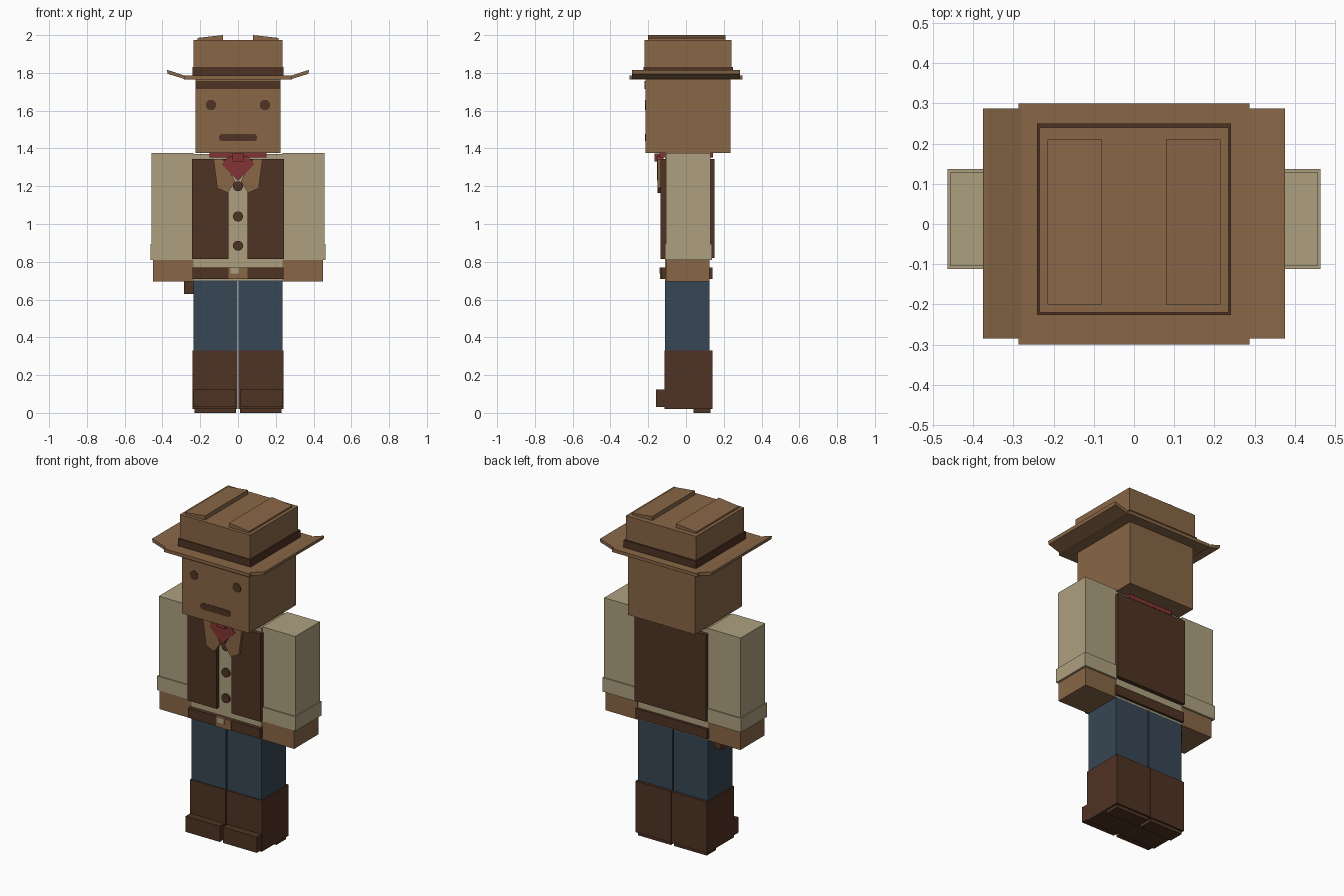
import bpy, bmesh, math

if "Cube" in bpy.data.objects:
    bpy.data.objects.remove(bpy.data.objects["Cube"])


def material(name, r, g, b):
    m = bpy.data.materials.new(name)
    lin = [((c / 255 + 0.055) / 1.055) ** 2.4 for c in (r, g, b)]
    m.diffuse_color = (*lin, 1)
    m.use_nodes = True
    m.node_tree.nodes["Principled BSDF"].inputs["Base Color"].default_value = m.diffuse_color
    return m


TAN = material("tan", 137, 103, 71)
DARK = material("dark brown", 79, 51, 35)
CREAM = material("cream", 174, 160, 128)
BLUE = material("denim blue", 55, 71, 85)
RED = material("red", 132, 52, 52)


def finish(name, bm, mat):
    bmesh.ops.recalc_face_normals(bm, faces=bm.faces)
    me = bpy.data.meshes.new(name)
    bm.to_mesh(me)
    bm.free()
    me.materials.append(mat)
    ob = bpy.data.objects.new(name, me)
    bpy.context.collection.objects.link(ob)
    return ob


def plate(name, pts, y0, y1, mat):
    """Extrude an (x, z) outline from y0 to y1."""
    bm = bmesh.new()
    face = bm.faces.new([bm.verts.new((x, y0, z)) for x, z in pts])
    ext = bmesh.ops.extrude_face_region(bm, geom=[face])
    for v in ext["geom"]:
        if isinstance(v, bmesh.types.BMVert):
            v.co.y = y1
    return finish(name, bm, mat)


def box(name, x, y, z, mat):
    pts = [(x[0], z[0]), (x[1], z[0]), (x[1], z[1]), (x[0], z[1])]
    return plate(name, pts, y[0], y[1], mat)


def disc(name, x, z, r, y0, y1, mat, half=0.0):
    """Round plate, stretched into a pill by half."""
    pts = []
    for i in range(12):
        a = math.tau * (i + 0.5) / 12
        c = math.cos(a)
        pts.append((x + r * c + math.copysign(half, c), z + r * math.sin(a)))
    return plate(name, pts, y0, y1, mat)


# Paired parts
for side, s in (("left", -1), ("right", 1)):
    def pbox(part, x, y, z, mat):
        return box(f"{side}_{part}", (s * x[0], s * x[1]), y, z, mat)

    def pplate(part, pts, y0, y1, mat):
        return plate(f"{side}_{part}", [(s * x, z) for x, z in pts], y0, y1, mat)

    # Legs and boots
    pbox("leg", (0.003, 0.235), (-0.11, 0.125), (0.32, 0.70), BLUE)
    pbox("boot", (0.002, 0.24), (-0.115, 0.14), (0.02, 0.33), DARK)
    pbox("toe", (0.01, 0.238), (-0.16, -0.11), (0.03, 0.125), DARK)
    pbox("heel", (0.01, 0.23), (0.04, 0.13), (0.0, 0.025), DARK)
    # Arms
    pbox("sleeve", (0.236, 0.457), (-0.105, 0.13), (0.82, 1.377), CREAM)
    pbox("cuff", (0.236, 0.464), (-0.112, 0.137), (0.81, 0.895), CREAM)
    pbox("hand", (0.236, 0.451), (-0.107, 0.125), (0.696, 0.815), TAN)
    # Vest
    pbox("vest_front", (0.05, 0.244), (-0.135, -0.105), (0.815, 1.345), DARK)
    pplate("lapel", [(0.13, 1.345), (0.08, 1.345), (0.015, 1.225),
                     (0.055, 1.165), (0.11, 1.19)], -0.15, -0.13, TAN)
    # Eyes
    disc(f"{side}_eye", s * 0.143, 1.63, 0.028, -0.218, -0.212, DARK)
    # Upturned brim and crown ridge
    pplate("brim_flare", [(0.275, 1.765), (0.372, 1.795), (0.376, 1.815),
                          (0.365, 1.813), (0.28, 1.785)], -0.285, 0.287, TAN)
    pplate("crown_ridge", [(0.08, 1.97), (0.08, 2.0), (0.215, 1.985),
                           (0.215, 1.97)], -0.2, 0.21, TAN)

# Torso
box("shirt", (-0.235, 0.235), (-0.11, 0.125), (0.70, 1.37), CREAM)
box("vest_back", (-0.24, 0.24), (0.12, 0.15), (0.82, 1.345), DARK)
box("belt_front", (-0.24, 0.24), (-0.133, -0.105), (0.71, 0.77), DARK)
box("belt_back", (-0.24, 0.24), (0.12, 0.14), (0.71, 0.77), DARK)
box("buckle", (-0.05, 0.05), (-0.138, -0.13), (0.71, 0.77), TAN)
box("buckle_pin", (-0.04, 0.005), (-0.141, -0.135), (0.738, 0.77), CREAM)
box("holster", (-0.285, -0.23), (-0.03, 0.07), (0.63, 0.76), DARK)
for i, z in enumerate((0.885, 1.04, 1.2)):
    disc(f"button_{i + 1}", 0, z, 0.027, -0.122, -0.108, DARK)

# Neckerchief
box("scarf", (-0.15, 0.15), (-0.14, 0.142), (1.352, 1.376), RED)
plate("scarf_point", [(-0.05, 1.36), (-0.087, 1.315), (0, 1.23),
                      (0.087, 1.315), (0.05, 1.36)], -0.154, -0.12, RED)
box("scarf_knot", (-0.03, 0.03), (-0.166, -0.14), (1.33, 1.372), RED)

# Head
box("head", (-0.225, 0.225), (-0.215, 0.235), (1.376, 1.77), TAN)
box("hair_fringe", (-0.222, 0.222), (-0.219, -0.212), (1.715, 1.757), DARK)
disc("mouth", 0, 1.458, 0.02, -0.218, -0.212, DARK, half=0.082)

# Hat
box("hat_brim", (-0.287, 0.287), (-0.30, 0.30), (1.765, 1.785), TAN)
box("hat_crown", (-0.235, 0.235), (-0.22, 0.24), (1.78, 1.975), TAN)
box("hat_band", (-0.242, 0.242), (-0.226, 0.25), (1.785, 1.83), DARK)
